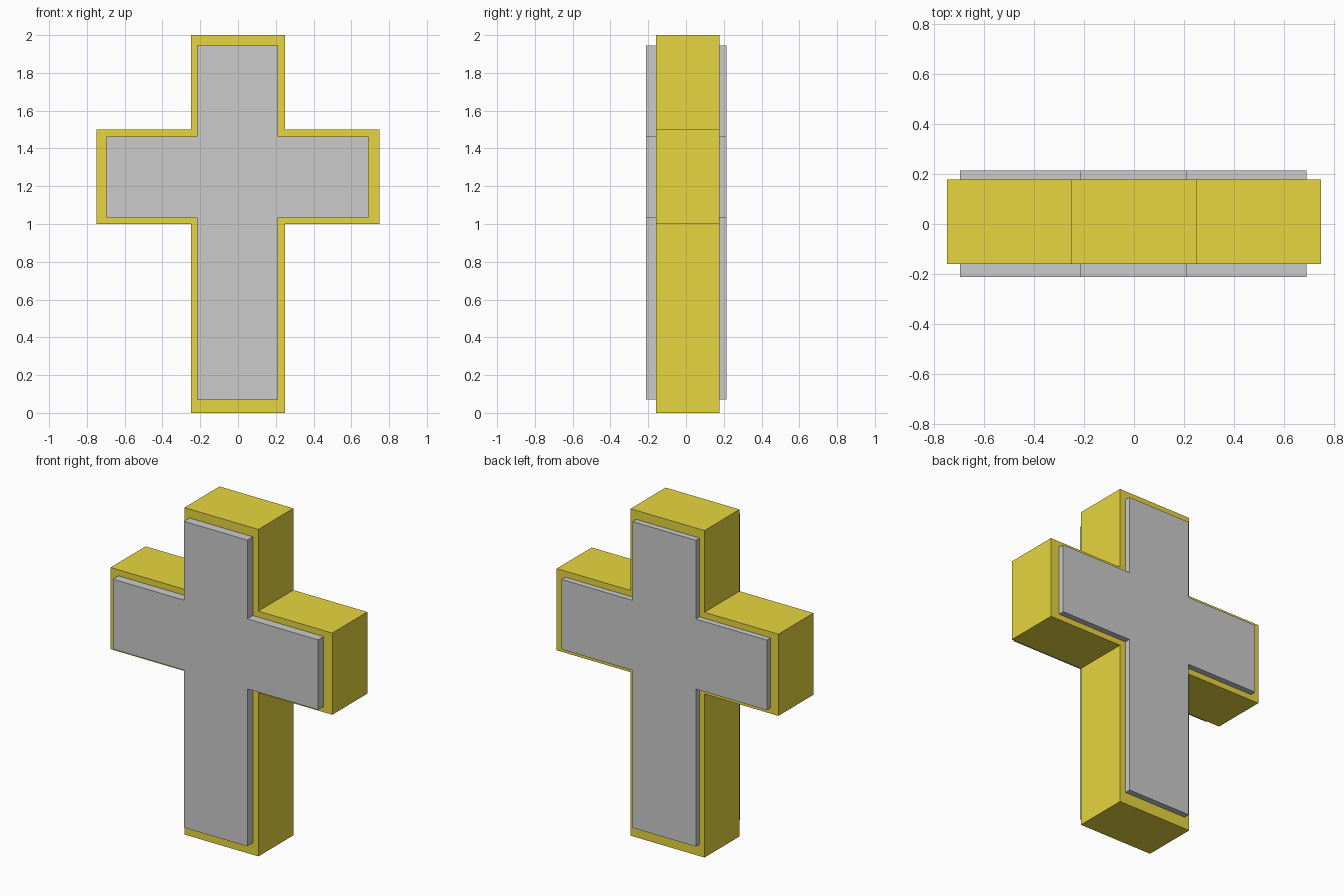
import bpy, bmesh

if "Cube" in bpy.data.objects:
    bpy.data.objects.remove(bpy.data.objects["Cube"])


def cross_prism(name, stem_l, stem_r, arm_l, arm_r, z, y0, y1):
    """Cross outline in the xz plane, extruded from y0 to y1."""
    bottom, arm_low, arm_high, top = z
    outline = [(stem_l, bottom), (stem_r, bottom), (stem_r, arm_low), (arm_r, arm_low),
               (arm_r, arm_high), (stem_r, arm_high), (stem_r, top), (stem_l, top),
               (stem_l, arm_high), (arm_l, arm_high), (arm_l, arm_low), (stem_l, arm_low)]
    bm = bmesh.new()
    face = bm.faces.new([bm.verts.new((x, y0, h)) for x, h in outline])
    ext = bmesh.ops.extrude_face_region(bm, geom=[face], use_keep_orig=True)
    verts = [v for v in ext["geom"] if isinstance(v, bmesh.types.BMVert)]
    bmesh.ops.translate(bm, verts=verts, vec=(0, y1 - y0, 0))
    bmesh.ops.recalc_face_normals(bm, faces=bm.faces)
    mesh = bpy.data.meshes.new(name)
    bm.to_mesh(mesh)
    bm.free()
    obj = bpy.data.objects.new(name, mesh)
    bpy.context.collection.objects.link(obj)
    return obj


# Yellow outer body
body = cross_prism("cross_body", -0.25, 0.25, -0.75, 0.75,
                   (0, 1.0, 1.5, 2.0), -0.16, 0.178)
yellow = bpy.data.materials.new("yellow")
yellow.diffuse_color = (0.8, 0.67, 0.05, 1)
yellow.use_nodes = True
yellow.node_tree.nodes["Principled BSDF"].inputs["Base Color"].default_value = yellow.diffuse_color
body.data.materials.append(yellow)

# Grey inner cross, standing proud of the body at front and back
cross_prism("cross_inlay", -0.216, 0.212, -0.697, 0.692,
            (0.072, 1.035, 1.463, 1.945), -0.213, 0.214)
